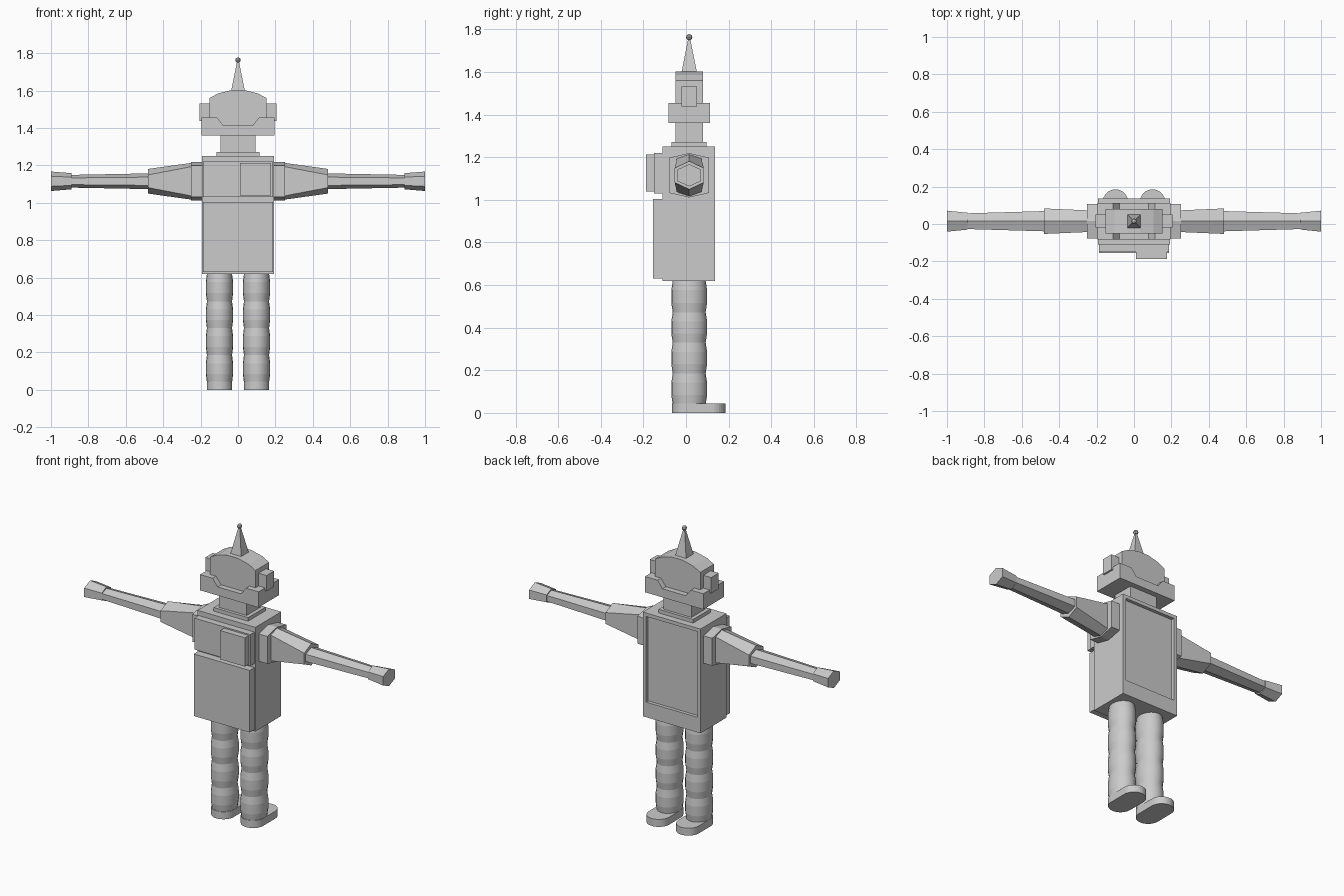
import bpy, bmesh, math
from mathutils import Vector

if "Cube" in bpy.data.objects:
    bpy.data.objects.remove(bpy.data.objects["Cube"])

grey = bpy.data.materials.new("plain grey")
grey.use_nodes = True
COLOUR = (0.6, 0.6, 0.6, 1)
grey.diffuse_color = COLOUR
grey.node_tree.nodes["Principled BSDF"].inputs["Base Color"].default_value = COLOUR

CY = 0.015      # depth of the body's centre line
ARM_Z = 1.115   # arm axis height


def finish(name, bm):
    bmesh.ops.recalc_face_normals(bm, faces=bm.faces)
    mesh = bpy.data.meshes.new(name)
    bm.to_mesh(mesh)
    bm.free()
    mesh.materials.append(grey)
    obj = bpy.data.objects.new(name, mesh)
    bpy.context.collection.objects.link(obj)
    return obj


def add_box(bm, x, y, z):
    verts = bmesh.ops.create_cube(bm, size=1)["verts"]
    for v in verts:
        v.co = [lo + (c + 0.5) * (hi - lo) for c, (lo, hi) in zip(v.co, (x, y, z))]


def box(name, x, y, z):
    bm = bmesh.new()
    add_box(bm, x, y, z)
    return finish(name, bm)


def loft(name, rings):
    """Skin a list of equal-length vertex rings and cap both ends."""
    bm = bmesh.new()
    loops = [[bm.verts.new(p) for p in ring] for ring in rings]
    for a, b in zip(loops, loops[1:]):
        for i in range(len(a)):
            j = (i + 1) % len(a)
            bm.faces.new((a[i], a[j], b[j], b[i]))
    bm.faces.new(loops[0])
    bm.faces.new(loops[-1])
    return finish(name, bm)


def mirrored_slab(name, half, y):
    """Extrude a left-right symmetric x-z outline along y."""
    outline = half + [(-px, pz) for px, pz in reversed(half)]
    return loft(name, [[(px, d, pz) for px, pz in outline] for d in y])


def hexagon(x, hy, hz, side):
    """Upright hexagon across the arm, pointed at top and bottom."""
    return [(x, CY + a, ARM_Z + b) for a, b in
            ((0, hz), (hy, side), (hy, -side), (0, -hz), (-hy, -side), (-hy, side))]


# Torso with a recessed back panel
bm = bmesh.new()
add_box(bm, (-0.193, 0.193), (-0.11, 0.137), (0.62, 1.25))
back = max(bm.faces, key=lambda f: f.calc_center_median().y)
bmesh.ops.inset_region(bm, faces=[back], thickness=0.03)
for v in back.verts:
    if v.co.z < 0.9:
        v.co.z += 0.07
inner = bmesh.ops.inset_region(bm, faces=[back], thickness=0.0001)
bmesh.ops.translate(bm, verts=back.verts, vec=(0, -0.02, 0))
finish("torso", bm)

# Front plates
box("belly_plate", (-0.187, 0.187), (-0.155, -0.11), (0.63, 1.005))
box("chest_plate", (-0.187, 0.187), (-0.15, -0.11), (1.03, 1.22))
box("chest_box", (0.012, 0.177), (-0.187, -0.15), (1.038, 1.212))

# Neck and head
box("neck_base", (-0.115, 0.115), (-0.068, 0.097), (1.25, 1.272))
box("neck", (-0.093, 0.093), (-0.05, 0.08), (1.272, 1.36))
mirrored_slab("jaw", [(0.195, 1.36), (0.195, 1.455), (0.112, 1.455), (0.078, 1.412)],
              (-0.083, 0.113))
mirrored_slab("head", [(0.152, 1.4), (0.152, 1.56), (0.105, 1.585), (0.035, 1.602)],
              (-0.05, 0.08))

# Antenna with a small knob
loft("antenna", [[(a * r, CY + b * r, z) for a, b in ((1, 1), (-1, 1), (-1, -1), (1, -1))]
                 for r, z in ((0.036, 1.6), (0.005, 1.755))])
bm = bmesh.new()
bmesh.ops.create_uvsphere(bm, u_segments=8, v_segments=4, radius=0.015)
bmesh.ops.translate(bm, verts=bm.verts, vec=(0, CY, 1.763))
finish("antenna_knob", bm)

# Leg profile: four bulging rings stacked from foot to hip
profile = []
seams = [0.04, 0.185, 0.33, 0.472, 0.62]
for lo, hi in zip(seams, seams[1:]):
    for t, swell in ((0, 0.92), (0.3, 1), (0.7, 1)):
        profile.append((lo + t * (hi - lo), swell))
profile.append((seams[-1], 0.92))

for side, s in (("left", 1), ("right", -1)):
    # Ears
    box(side + "_ear", sorted((s * 0.15, s * 0.205)), (-0.02, 0.052), (1.437, 1.532))

    # Arms
    loft(side + "_shoulder", [hexagon(s * x, 0.092, 0.104, 0.083) for x in (0.19, 0.25)])
    loft(side + "_upper_arm", [hexagon(s * 0.25, 0.058, 0.098, 0.078),
                               hexagon(s * 0.48, 0.068, 0.066, 0.034)])
    loft(side + "_forearm", [hexagon(s * 0.48, 0.054, 0.042, 0.022),
                             hexagon(s * 0.89, 0.042, 0.034, 0.018)])
    loft(side + "_hand", [hexagon(s * 0.89, 0.045, 0.043, 0.022),
                          hexagon(s, 0.056, 0.052, 0.027)])

    # Legs
    cx, n = s * 0.099, 20
    turn = [math.tau * i / n for i in range(n)]
    leg = loft(side + "_leg", [[(cx + 0.073 * w * math.cos(a), CY + 0.084 * w * math.sin(a), z)
                                for a in turn] for z, w in profile])
    # Smooth around the leg, crisp between its bands
    for f in leg.data.polygons:
        f.use_smooth = True
    for e in leg.data.edges:
        a, b = (leg.data.vertices[i].co for i in e.vertices)
        e.use_edge_sharp = abs(a.z - b.z) < 0.001

    # Feet: long rounded soles
    sole = []
    for i in range(17):
        a = math.pi * i / 16
        sole.append(Vector((cx + 0.068 * math.cos(a), 0.117 + 0.068 * math.sin(a), 0)))
    for i in range(17):
        a = math.pi * (1 + i / 16)
        sole.append(Vector((cx + 0.068 * math.cos(a), 0.003 + 0.068 * math.sin(a), 0)))
    loft(side + "_foot", [[p + Vector((0, 0, z)) for p in sole] for z in (0, 0.045)])
